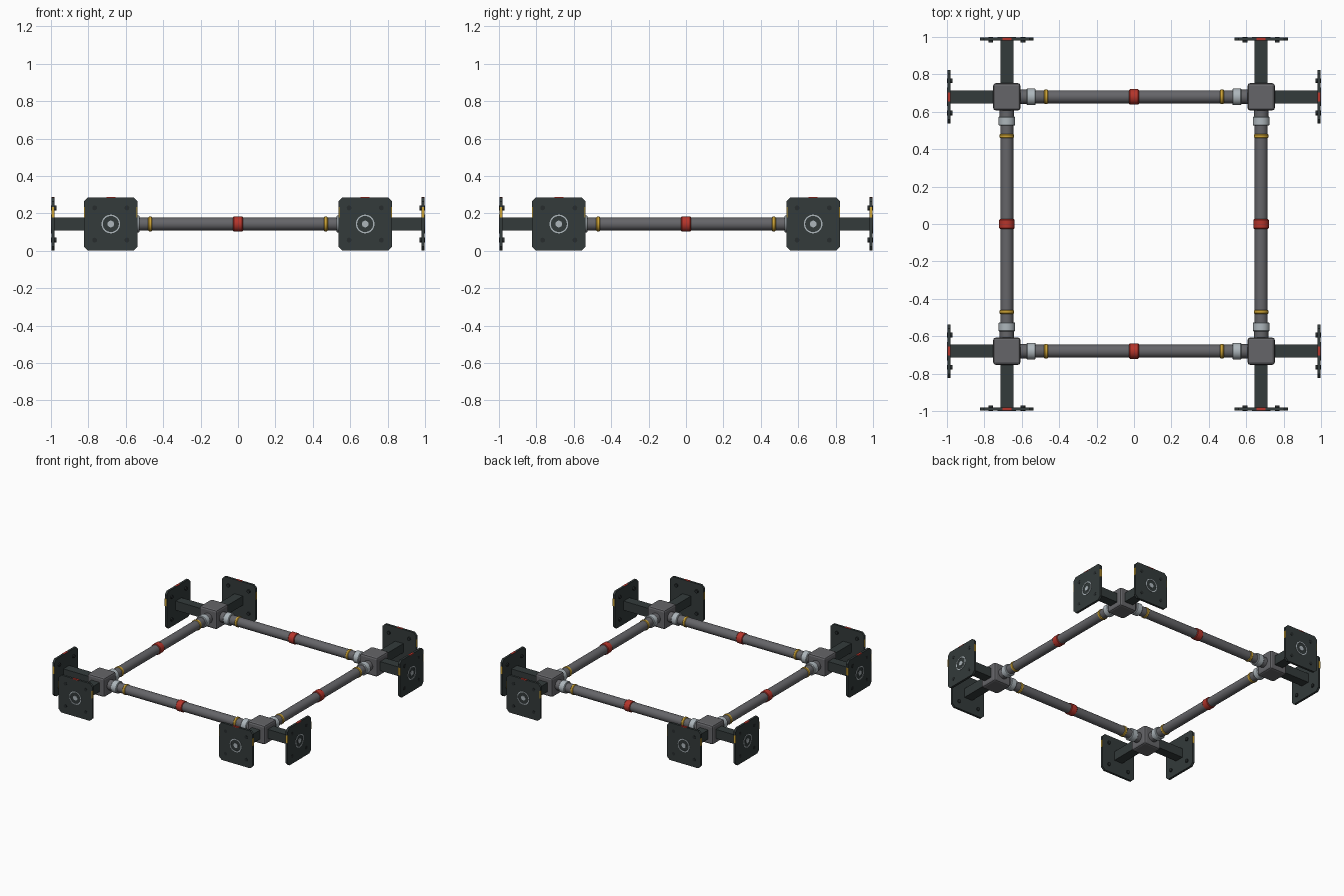
import bpy, bmesh, math
from mathutils import Matrix, Vector

if "Cube" in bpy.data.objects:
    bpy.data.objects.remove(bpy.data.objects["Cube"])

C, Z = 0.68, 0.143      # hub offset from centre, frame axis height


def mat(name, r, g, b):
    m = bpy.data.materials.new(name)
    m.diffuse_color = (r, g, b, 1)
    m.use_nodes = True
    m.node_tree.nodes["Principled BSDF"].inputs["Base Color"].default_value = m.diffuse_color
    return m


GREY = mat("steel grey", 0.13, 0.13, 0.14)
DARK = mat("dark plate", 0.033, 0.043, 0.043)
BOLT = mat("bolt black", 0.02, 0.025, 0.026)
SILVER = mat("silver", 0.42, 0.47, 0.50)
RED = mat("red", 0.46, 0.035, 0.024)
YELLOW = mat("yellow", 0.60, 0.36, 0.035)


def finish(name, bm, m, M, bevel=0, smooth=False):
    me = bpy.data.meshes.new(name)
    bmesh.ops.recalc_face_normals(bm, faces=bm.faces)
    bm.transform(M)
    bm.to_mesh(me)
    bm.free()
    me.materials.append(m)
    o = bpy.data.objects.new(name, me)
    bpy.context.collection.objects.link(o)
    if bevel:
        b = o.modifiers.new("bevel", 'BEVEL')
        b.width, b.segments = bevel, 2
    if smooth:
        bpy.ops.object.select_all(action='DESELECT')
        o.select_set(True)
        bpy.context.view_layer.objects.active = o
        bpy.ops.object.shade_smooth_by_angle(angle=math.radians(35))
    return o


def box(name, lo, hi, m, M, bevel=0):
    lo, hi = Vector(lo), Vector(hi)
    bm = bmesh.new()
    bmesh.ops.create_cube(bm, size=1)
    bm.transform(Matrix.Translation((lo + hi) / 2) @ Matrix.Diagonal((*(hi - lo), 1)))
    return finish(name, bm, m, M, bevel)


def lathe(name, profile, m, M, y=0, z=0, n=32, closed=False):
    """Spin (x, radius) points around the local x axis."""
    bm = bmesh.new()
    rings = [[bm.verts.new((x, y + r * math.cos(k * math.tau / n), z + r * math.sin(k * math.tau / n)))
              for k in range(n)] for x, r in profile]
    pairs = list(zip(rings, rings[1:]))
    if closed:
        pairs.append((rings[-1], rings[0]))
    else:
        bm.faces.new(rings[0])
        bm.faces.new(rings[-1])
    for a, b in pairs:
        for k in range(n):
            j = (k + 1) % n
            bm.faces.new((a[k], a[j], b[j], b[k]))
    return finish(name, bm, m, M, smooth=True)


def band(name, x, w, r, m, M, c=0.004):
    h = w / 2
    lathe(name, [(x - h, r - c), (x - h + c, r), (x + h - c, r), (x + h, r - c)], m, M)


def plate(name, x0, x1, h, c, M):
    """Square plate with cut corners."""
    pts = [(h, h - c), (h - c, h), (c - h, h), (-h, h - c),
           (-h, c - h), (c - h, -h), (h - c, -h), (h, c - h)]
    bm = bmesh.new()
    a, b = ([bm.verts.new((x, y, z)) for y, z in pts] for x in (x0, x1))
    bm.faces.new(a)
    bm.faces.new(b)
    for i in range(8):
        j = (i + 1) % 8
        bm.faces.new((a[i], a[j], b[j], b[i]))
    return finish(name, bm, DARK, M)


def arm(M):
    """Square beam and end plate, running out along local x."""
    box("arm_beam", (0.06, -0.035, -0.035), (0.305, 0.035, 0.035), DARK, M)
    plate("end_plate", 0.300, 0.317, 0.143, 0.022, M)
    # target ring and centre dot on the outer face
    lathe("plate_ring", [(0.316, 0.043), (0.316, 0.050), (0.320, 0.050), (0.320, 0.043)],
          SILVER, M, closed=True)
    lathe("plate_dot", [(0.316, 0.018), (0.320, 0.018)], SILVER, M, n=20)
    for y in (-0.086, 0.086):
        for z in (-0.086, 0.086):
            lathe("plate_bolt", [(0.291, 0.013), (0.319, 0.013)], BOLT, M, y, z, 12)
    # edge marks
    box("top_mark", (0.301, -0.024, 0.138), (0.318, 0.024, 0.1435), RED, M)
    for s in (-1, 1):
        a, b = sorted((s * 0.138, s * 0.1435))
        box("side_mark", (0.301, a, 0.035), (0.318, b, 0.092), YELLOW, M)


for q in range(4):
    R = Matrix.Rotation(q * math.pi / 2, 4, 'Z')
    # corner hub with its two arms
    hub = R @ Matrix.Translation((C, -C, Z))
    h = 0.073
    box("hub", (-h, -h, -h), (h, h, h), GREY, hub, 0.014)
    arm(hub)
    arm(hub @ Matrix.Rotation(-math.pi / 2, 4, 'Z'))
    # side rail with its bands
    rail = R @ Matrix.Translation((0, -C, Z))
    lathe("rail_tube", [(-0.63, 0.035), (0.63, 0.035)], GREY, rail)
    band("centre_band", 0, 0.052, 0.041, RED, rail)
    for s in (-1, 1):
        band("rail_ring", s * 0.47, 0.021, 0.039, YELLOW, rail)
        band("rail_collar", s * 0.55, 0.048, 0.045, SILVER, rail)
        band("hub_neck", s * 0.595, 0.05, 0.038, GREY, rail, 0.001)
